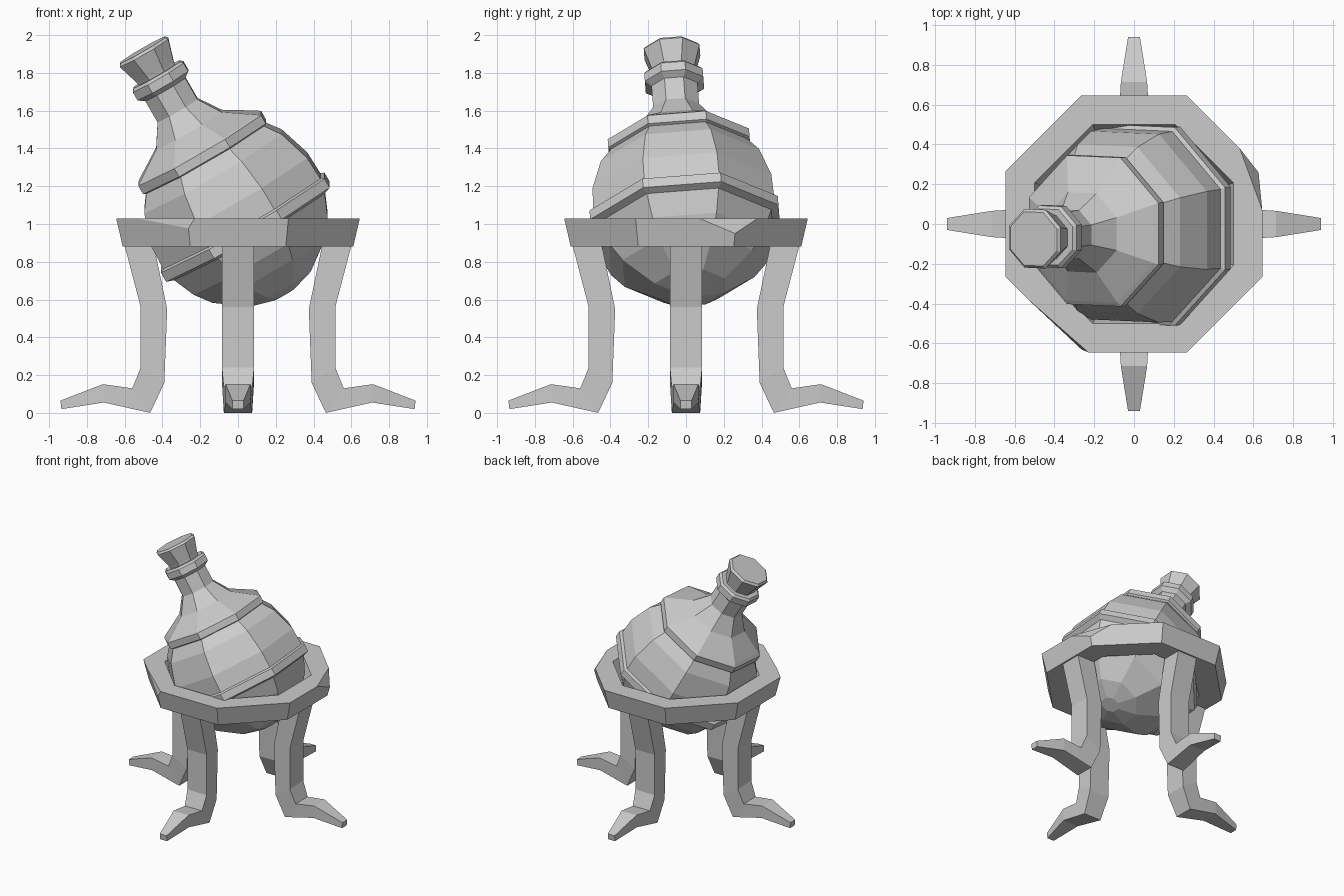
import bpy, bmesh
from math import pi, cos, sin, radians
from mathutils import Matrix, Vector

default = bpy.data.objects.get("Cube")
if default:
    bpy.data.objects.remove(default)

GREY = bpy.data.materials.new("stone_grey")
GREY.use_nodes = True
GREY.diffuse_color = (0.6, 0.6, 0.6, 1)
GREY.node_tree.nodes["Principled BSDF"].inputs["Base Color"].default_value = (0.6, 0.6, 0.6, 1)

SIDES = 8


def finish(bm, name, matrix=None):
    bmesh.ops.recalc_face_normals(bm, faces=bm.faces)
    mesh = bpy.data.meshes.new(name)
    bm.to_mesh(mesh)
    bm.free()
    mesh.materials.append(GREY)
    obj = bpy.data.objects.new(name, mesh)
    if matrix:
        obj.matrix_world = matrix
    bpy.context.collection.objects.link(obj)
    return obj


def skin(bm, loops, closed=False):
    """Bridge matching vertex loops, capping or joining the ends."""
    rings = [[bm.verts.new(p) for p in loop] for loop in loops]
    n = len(rings[0])
    pairs = list(zip(rings, rings[1:]))
    if closed:
        pairs.append((rings[-1], rings[0]))
    else:
        bm.faces.new(rings[0])
        bm.faces.new(rings[-1])
    for a, b in pairs:
        for i in range(n):
            j = (i + 1) % n
            bm.faces.new((a[i], a[j], b[j], b[i]))


def octagon(apothem, z):
    r = apothem / cos(pi / SIDES)
    angles = [(i + 0.5) * 2 * pi / SIDES for i in range(SIDES)]
    return [(r * cos(a), r * sin(a), z) for a in angles]


def lathe(profile, closed=False):
    bm = bmesh.new()
    skin(bm, [octagon(r, z) for r, z in profile], closed)
    return bm


# Tilted flask and stopper share one axis, measured downward from the stopper top
tilt = (Matrix.Translation((-0.505, -0.075, 1.922))
        @ Matrix.Rotation(radians(4.4), 4, 'X')
        @ Matrix.Rotation(radians(-30), 4, 'Y'))

stopper = [(0.135, 0), (0.148, -0.015), (0.112, -0.135), (0.105, -0.17)]
finish(lathe(stopper), "stopper", tilt)

flask = [
    (0.14, -0.15), (0.155, -0.165), (0.155, -0.215), (0.122, -0.24),   # collar
    (0.122, -0.37), (0.20, -0.49), (0.355, -0.59),                     # neck
    (0.375, -0.605), (0.375, -0.655), (0.36, -0.662),                  # upper band
    (0.42, -0.745), (0.475, -0.92), (0.48, -1.05),                     # belly
    (0.50, -1.06), (0.50, -1.115), (0.46, -1.13),                      # lower band
    (0.41, -1.25), (0.345, -1.34), (0.185, -1.46), (0.06, -1.5),       # base
]
finish(lathe(flask), "flask", tilt)

# Octagonal stand ring with two chipped corners
ring = lathe([(0.645, 1.03), (0.61, 0.88), (0.45, 0.88), (0.50, 1.03)], closed=True)
bmesh.ops.recalc_face_normals(ring, faces=ring.faces)
chips = [
    ((0.645, 0.07, 1.03), (0.53, 0.385, 1.03), (0.626, 0.26, 0.95)),
    ((-0.56, -0.355, 1.03), (-0.23, -0.645, 1.03), (-0.262, -0.633, 0.975)),
]
for points in chips:
    a, b, c = map(Vector, points)
    normal = (b - a).cross(c - a).normalized()
    if normal.dot(a) < 0:
        normal.negate()
    geom = ring.verts[:] + ring.edges[:] + ring.faces[:]
    cut = bmesh.ops.bisect_plane(ring, geom=geom, plane_co=a, plane_no=normal, clear_outer=True)
    rim = [e for e in cut["geom_cut"] if isinstance(e, bmesh.types.BMEdge)]
    bmesh.ops.holes_fill(ring, edges=rim, sides=0)
finish(ring, "stand_ring")

# Clawed legs: outer point, inner point, half width at each section
sections = [
    ((0.60, 0.885), (0.445, 0.885), 0.085),
    ((0.515, 0.56), (0.375, 0.55), 0.085),
    ((0.515, 0.24), (0.39, 0.16), 0.085),
    ((0.56, 0.13), (0.465, 0.0), 0.075),
    ((0.715, 0.152), (0.71, 0.055), 0.066),
    ((0.94, 0.065), (0.935, 0.02), 0.03),
]
for i, side in enumerate(("left", "back", "right", "front")):
    bm = bmesh.new()
    skin(bm, [[(o[0], -w, o[1]), (o[0], w, o[1]), (n[0], w, n[1]), (n[0], -w, n[1])]
              for o, n, w in sections])
    finish(bm, side + "_leg", Matrix.Rotation(i * pi / 2, 4, 'Z'))
